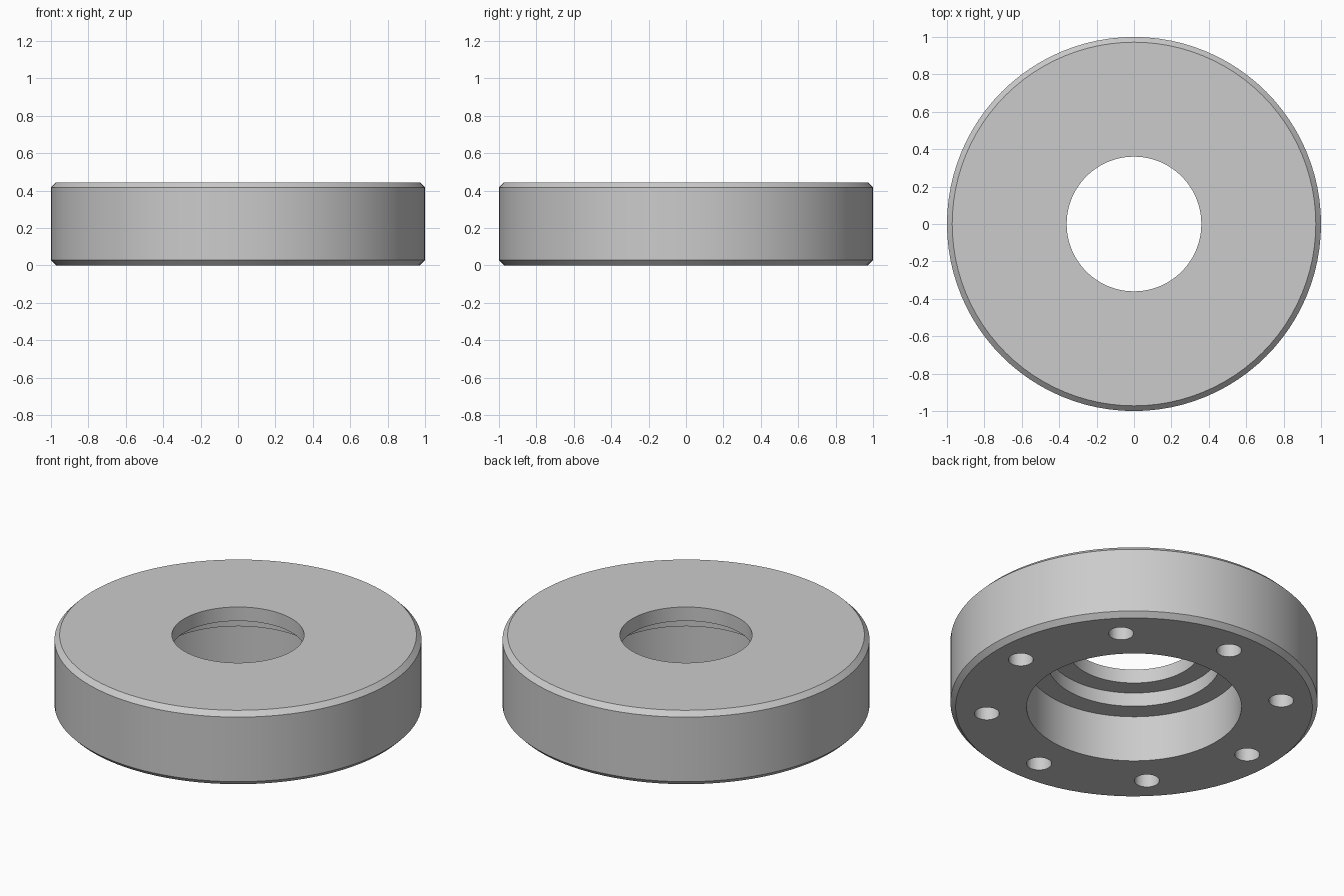
import bpy, bmesh, math
from mathutils import Matrix

cube = bpy.data.objects.get("Cube")
if cube:
    bpy.data.objects.remove(cube, do_unlink=True)

SEGMENTS = 96
HEIGHT = 0.444
CHAMFER = 0.028

grey = bpy.data.materials.new("plain grey")
grey.use_nodes = True
colour = (0.6, 0.6, 0.6, 1)
grey.diffuse_color = colour
grey.node_tree.nodes["Principled BSDF"].inputs["Base Color"].default_value = colour


def make_object(name, bm):
    bmesh.ops.recalc_face_normals(bm, faces=bm.faces)
    mesh = bpy.data.meshes.new(name)
    bm.to_mesh(mesh)
    bm.free()
    mesh.materials.append(grey)
    obj = bpy.data.objects.new(name, mesh)
    bpy.context.collection.objects.link(obj)
    return obj


def revolve(name, profile):
    """Turn a closed (radius, height) profile around the z axis."""
    bm = bmesh.new()
    rings = []
    for i in range(SEGMENTS):
        a = 2 * math.pi * i / SEGMENTS
        rings.append([bm.verts.new((r * math.cos(a), r * math.sin(a), z))
                      for r, z in profile])
    n = len(profile)
    for i, ring in enumerate(rings):
        after = rings[(i + 1) % SEGMENTS]
        for j in range(n):
            k = (j + 1) % n
            bm.faces.new((ring[j], after[j], after[k], ring[k]))
    return make_object(name, bm)


# Chamfered ring with a bore that narrows in two steps towards the top
ring_body = revolve("flange_ring", [
    (0.585, 0), (1 - CHAMFER, 0), (1, CHAMFER),
    (1, HEIGHT - CHAMFER), (1 - CHAMFER, HEIGHT),
    (0.36, HEIGHT), (0.36, 0.36), (0.47, 0.36),
    (0.47, 0.277), (0.585, 0.277),
])

# Eight blind bolt holes in the underside
HOLE_DEPTH = 0.28
bm = bmesh.new()
for i in range(8):
    place = (Matrix.Rotation(i * math.pi / 4, 4, "Z")
             @ Matrix.Translation((0.805, 0, 0)))
    bmesh.ops.create_cone(bm, cap_ends=True, segments=32, radius1=0.068,
                          radius2=0.068, depth=2 * HOLE_DEPTH, matrix=place)
cutter = make_object("bolt_hole_cutter", bm)
cutter.hide_render = True

bpy.ops.object.select_all(action="DESELECT")
ring_body.select_set(True)
bpy.context.view_layer.objects.active = ring_body
cut = ring_body.modifiers.new("bolt holes", "BOOLEAN")
cut.operation = "DIFFERENCE"
cut.solver = "EXACT"
cut.object = cutter
bpy.ops.object.modifier_apply(modifier=cut.name)
bpy.data.objects.remove(cutter, do_unlink=True)

# Smooth round walls, crisp rims
bpy.ops.object.shade_smooth_by_angle(angle=math.radians(30))
